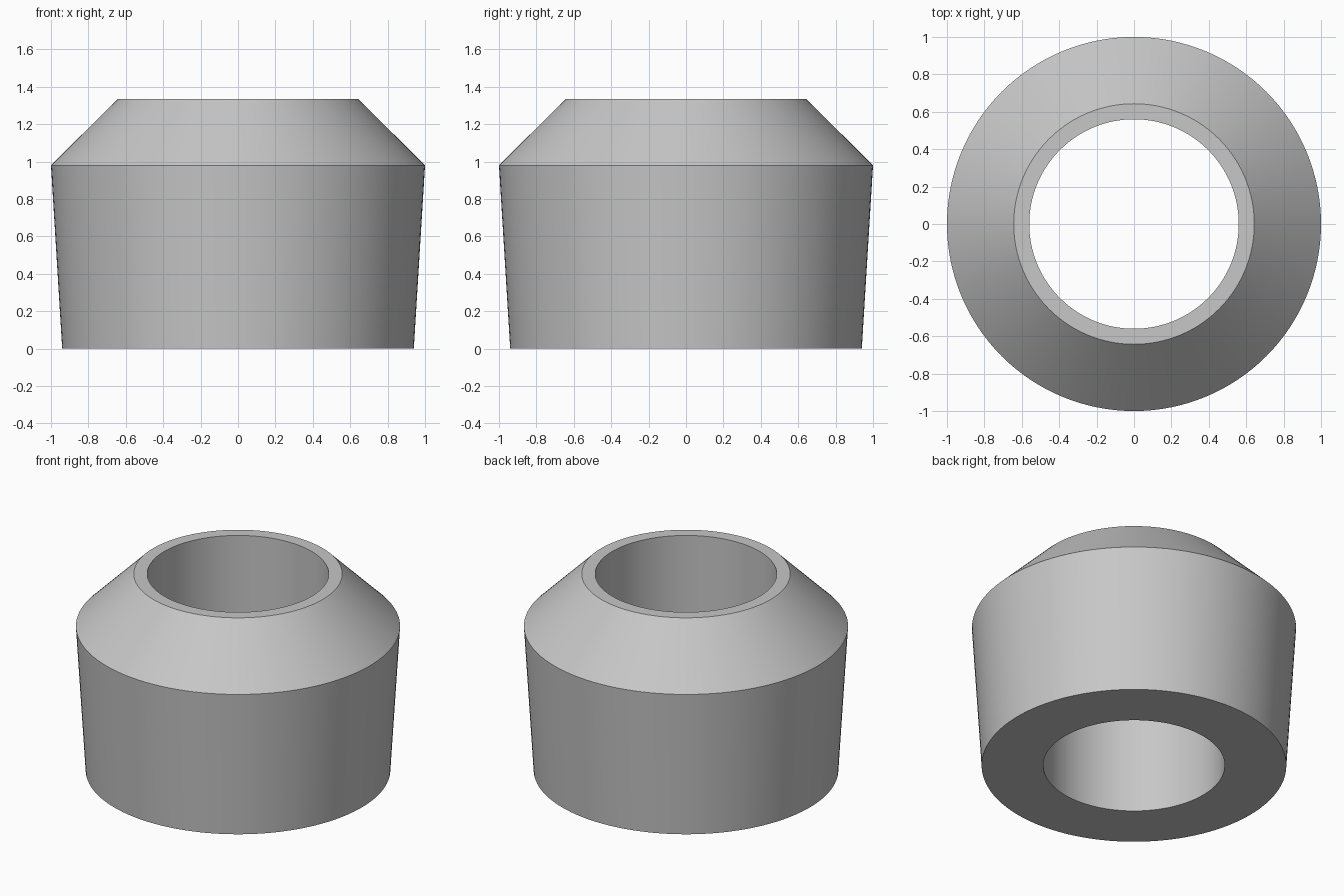
import bpy
import bmesh
import math

cube = bpy.data.objects.get("Cube")
if cube:
    bpy.data.objects.remove(cube, do_unlink=True)

SEGMENTS = 128

# Plain grey
grey = bpy.data.materials.new("plain_grey")
grey.use_nodes = True
colour = (0.57, 0.57, 0.57, 1)
grey.diffuse_color = colour
grey.node_tree.nodes["Principled BSDF"].inputs["Base Color"].default_value = colour

# Closed wall section (radius, height): straight bore, tapered side, chamfered shoulder
section = [(0.56, 0), (0.94, 0), (1.0, 0.98), (0.643, 1.335), (0.56, 1.335)]

# Revolve the section into a tapered collar
bm = bmesh.new()
rings = []
for i in range(SEGMENTS):
    a = 2 * math.pi * i / SEGMENTS
    rings.append([bm.verts.new((r * math.cos(a), r * math.sin(a), z)) for r, z in section])
for i, ring in enumerate(rings):
    following = rings[(i + 1) % SEGMENTS]
    for j in range(len(section)):
        k = (j + 1) % len(section)
        bm.faces.new((ring[j], following[j], following[k], ring[k]))
bmesh.ops.recalc_face_normals(bm, faces=bm.faces)

mesh = bpy.data.meshes.new("tapered_collar")
bm.to_mesh(mesh)
bm.free()
mesh.materials.append(grey)
collar = bpy.data.objects.new("tapered_collar", mesh)
bpy.context.collection.objects.link(collar)

# Smooth walls with crisp rims
bpy.ops.object.select_all(action="DESELECT")
collar.select_set(True)
bpy.context.view_layer.objects.active = collar
bpy.ops.object.shade_smooth_by_angle(angle=math.radians(30))
